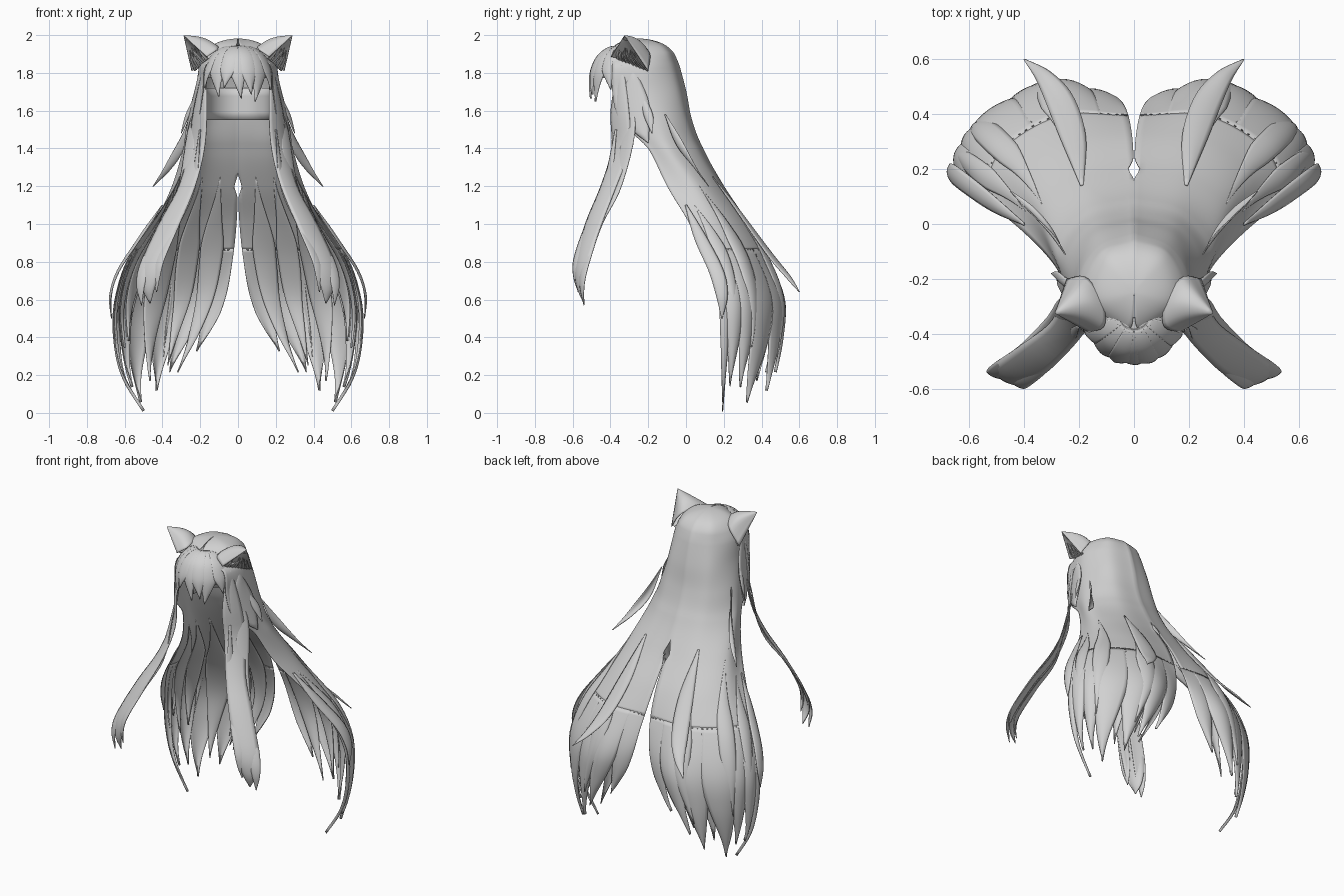
import bpy, math, random
from mathutils import Vector as V

if "Cube" in bpy.data.objects:
    bpy.data.objects.remove(bpy.data.objects["Cube"])

random.seed(4)
mat = bpy.data.materials.new("hair grey")
mat.diffuse_color = (0.64, 0.64, 0.64, 1)
mat.use_nodes = True
mat.node_tree.nodes["Principled BSDF"].inputs["Base Color"].default_value = mat.diffuse_color


def spline(pts, t):
    """Catmull-Rom through pts, t in 0..1"""
    n = len(pts) - 1
    f = min(max(t, 0), 1) * n
    i = min(int(f), n - 1)
    f -= i
    p1, p2 = pts[i], pts[i + 1]
    p0 = pts[i - 1] if i > 0 else p1 * 2 - p2
    p3 = pts[i + 2] if i + 2 <= n else p2 * 2 - p1
    return (p1 * 2 + (p2 - p0) * f + (p0 * 2 - p1 * 5 + p2 * 4 - p3) * f * f
            + (p1 * 3 - p0 - p2 * 3 + p3) * f ** 3) * 0.5


def sheet(name, f, nu, nv, mirror=True, thick=0.004):
    """Smooth grid surface from f(u, v), optionally mirrored and thickened"""
    verts = [f(i / nu, j / nv) for j in range(nv + 1) for i in range(nu + 1)]
    w = nu + 1
    faces = [(j * w + i, j * w + i + 1, (j + 1) * w + i + 1, (j + 1) * w + i)
             for j in range(nv) for i in range(nu)]
    me = bpy.data.meshes.new(name)
    me.from_pydata(verts, [], faces)
    me.materials.append(mat)
    me.polygons.foreach_set("use_smooth", [True] * len(faces))
    ob = bpy.data.objects.new(name, me)
    bpy.context.collection.objects.link(ob)
    if mirror:
        ob.modifiers.new("mirror", 'MIRROR').merge_threshold = .0015
    if thick:
        m = ob.modifiers.new("thickness", 'SOLIDIFY')
        m.thickness, m.offset = thick, 0
    bpy.context.view_layer.objects.active = ob
    ob.select_set(True)
    bpy.ops.object.shade_smooth_by_angle(angle=math.radians(60))
    ob.select_set(False)
    return ob


# Half cross-sections of the long hair: z, then x,y from centre back to front edge
LEVELS = [
    (1.98, 0, -.25, 0, -.25, 0, -.25, 0, -.25),
    (1.93, 0, -.09, .11, -.13, .15, -.28, .02, -.39),
    (1.85, 0, -.04, .13, -.09, .20, -.22, .165, -.39),
    (1.70, 0, .00, .15, -.05, .22, -.20, .185, -.39),
    (1.55, 0, .03, .16, -.01, .25, -.15, .21, -.35),
    (1.40, 0, .09, .17, .05, .285, -.08, .26, -.20),
    (1.20, 0, .20, .20, .17, .34, .06, .33, -.10),
    (1.00, .008, .33, .25, .31, .42, .19, .46, .02),
    (0.80, .03, .42, .28, .43, .52, .29, .59, .11),
    (0.60, .07, .46, .31, .50, .575, .34, .65, .17),
    (0.40, .15, .46, .36, .49, .58, .34, .655, .18),
    (0.20, .27, .42, .40, .45, .56, .31, .61, .18),
    (0.00, .36, .38, .42, .40, .50, .28, .48, .18)]
ROWS = [[V((r[k], r[k + 1], r[0])) for r in LEVELS] for k in (1, 3, 5, 7)]
ZS = [r[0] for r in LEVELS]


def hair(u, z):
    i = next((k for k in range(len(ZS) - 1) if z >= ZS[k + 1]), len(ZS) - 2)
    f = max(0, (ZS[i] - z) / (ZS[i] - ZS[i + 1]))
    if i == 0:
        f = math.sqrt(f)      # round the crown
    t = (i + f) / (len(ZS) - 1)
    p = spline([spline(r, t) for r in ROWS], u)
    p.z = z
    p.x = max(p.x, 0)
    if u == 0:                # small diamond opening on the centre line
        p.x = max(p.x, .022 - abs(z - 1.2) * .35)
    return p


def hair_normal(u, z):
    z = min(max(z, .03), 1.9)
    a = hair(min(u + .02, 1), z) - hair(max(u - .02, .001), z)
    b = hair(u, z - .02) - hair(u, z + .02)
    n = b.cross(a).normalized()
    return n if n.dot(V((.3, 1, 0)) if u < .5 else V((1, .2, 0))) > 0 else -n


SPLIT = .86


# Cap and upper part of the long hair
def upper(u, v):
    return hair(u, 1.98 - .05 * (v / .15) ** 2 if v < .15 else 1.93 - (v - .15) / .85 * (1.93 - SPLIT))


sheet("long_hair_upper", upper, 28, 60)


# Tapering locks that continue the sheet and form the ragged ends
def back_lock(name, uc, h, top, tip, off=0.0, drift=0.0, bulge=.014, spindle=False):
    def f(s, t):
        k = 2 * s - 1
        w = 1 if t < .35 else max(.004, 1 - ((t - .35) / .65) ** 1.9)
        if spindle:
            w *= max(.01, min(1, t * 3))
        z = top + (tip - top) * t
        u = min(max(uc + k * h * w + drift * t * t, 0), 1)
        ramp = min(1, t * 2) ** 2 * (3 - 2 * min(1, t * 2))
        d = off * (ramp if not spindle else min(1, t * 5)) + bulge * (1 - k * k) * ramp
        return hair(u, z) + hair_normal(u, z) * d
    sheet(name, f, 8, 26)


ENDS = [(.075, .085, .33), (.225, .10, .22), (.40, .11, .12), (.57, .11, .06),
        (.73, .10, .14), (.86, .09, .15), (.95, .05, .015)]
for i, (uc, h, tip) in enumerate(ENDS):
    back_lock(f"back_lock_{i + 1}", uc, h, SPLIT + .01, tip, .006 * (i % 2), (-.02, .03)[i % 2] * (i < 5))
for i in range(5):
    back_lock(f"inner_lock_{i + 1}", .16 + .17 * i, .08, 1.25, random.uniform(.15, .4),
              -.015, random.uniform(-.05, .05), -.008, True)
for i, (uc, top, tip) in enumerate([(.33, 1.05, .3), (.64, 1.2, .35), (.84, 1.1, .45)]):
    back_lock(f"outer_lock_{i + 1}", uc, .07, top, tip, .006, .02, .01, True)


# Free ribbons of hair: path, widths, side direction at start and end
def ribbon(name, path, widths, d0, d1, bulge=.01):
    path = [V(p) for p in path]
    d0, d1 = V(d0).normalized(), V(d1).normalized()
    wid = [V((w, 0, 0)) for w in widths]

    def f(s, t):
        k = 2 * s - 1
        d = d0.lerp(d1, t).normalized()
        tan = spline(path, t + .02) - spline(path, t - .02)
        w = max(spline(wid, t).x, .002)
        n = tan.cross(d).normalized()
        return spline(path, t) + d * (k * w / 2) + n * bulge * (1 - k * k) * min(1, w / .06)
    sheet(name, f, 6, 28)


A, B = (.5, .8, 0), (.9, .4, 0)
ribbon("front_lock", [(.175, -.345, 1.84), (.20, -.35, 1.6), (.22, -.345, 1.4), (.27, -.41, 1.2),
                      (.365, -.49, 1.0), (.455, -.55, .8), (.475, -.56, .68), (.465, -.54, .58)],
       [.03, .12, .13, .12, .14, .13, .09, .004], A, B)
ribbon("front_lock_outer", [(.20, -.31, 1.7), (.24, -.30, 1.5), (.29, -.37, 1.2), (.39, -.465, 1.0),
                            (.485, -.53, .8), (.515, -.55, .68), (.51, -.54, .57)],
       [.01, .08, .08, .07, .07, .05, .003], A, B, .006)
ribbon("front_lock_inner", [(.20, -.37, 1.5), (.24, -.42, 1.2), (.33, -.51, 1.0),
                            (.41, -.575, .82), (.43, -.585, .72), (.43, -.57, .64)],
       [.01, .05, .06, .06, .04, .003], A, B, .006)
ribbon("temple_lock", [(.195, -.28, 1.82), (.222, -.275, 1.65), (.25, -.25, 1.52), (.28, -.20, 1.43)],
       [.02, .16, .12, .004], (.2, 1, 0), (.4, .9, 0))
ribbon("temple_wisp", [(.215, -.24, 1.7), (.265, -.2, 1.58), (.30, -.18, 1.48)],
       [.01, .05, .003], (.2, 1, 0), (.4, .9, 0))
ribbon("side_wisp", [(.25, -.11, 1.58), (.30, -.03, 1.42), (.37, .05, 1.3), (.45, .12, 1.2)],
       [.005, .05, .035, .003], (.3, .8, .2), (.6, -.4, .3))
ribbon("back_wisp", [(.19, .14, 1.25), (.22, .31, 1.02), (.27, .45, .83), (.33, .54, .72), (.40, .60, .64)],
       [.01, .09, .10, .06, .003], (-1, .1, 0), (-.8, .5, 0))
ribbon("outer_wisp", [(.40, .0, 1.1), (.52, .08, .92), (.63, .16, .75), (.67, .19, .62), (.67, .19, .5)],
       [.01, .07, .08, .06, .003], (.2, 1, 0), (-.1, 1, 0))


# Fringe: a rounded front with pointed locks
FR = [V(p) for p in ((.05, 1.945, 0), (.45, 1.935, 0), (.78, 1.89, 0), (.96, 1.82, 0),
                     (1, 1.75, 0), (.96, 1.65, 0))]


def fringe_point(a, t, grow=0):
    p = spline(FR, t)
    return V(((.18 + grow) * p.x * math.sin(a), -.33 - (.175 + grow) * p.x * math.cos(a), p.y))


sheet("fringe_base", lambda u, v: fringe_point((u - .5) * 3.3, v * .74), 28, 16, False)
# centre angle, half width, length and sideways drift of each lock
FRINGE = [(-1.42, .20, 1.0, .12), (-1.12, .24, .86, -.1), (-.72, .28, .95, .12), (-.3, .26, .86, -.1),
          (-.02, .24, .97, .12), (.3, .26, .93, .1), (.68, .28, 1.0, -.14), (1.08, .26, .88, .1),
          (1.42, .20, 1.0, -.1)]
for i, (c, h, tip, drift) in enumerate(FRINGE):
    def fringe_lock(s, t, c=c, h=h, tip=tip, drift=drift, i=i):
        k = 2 * s - 1
        w = 1 if t < .62 else max(.01, 1 - ((t - .62) / .38) ** 1.2)
        a = c + k * h * w + drift * t ** 4
        return fringe_point(a, .12 + (tip - .12) * t, .001 + .008 * (1 - k * k) * t + .003 * (i % 2) * t)
    sheet(f"fringe_lock_{i + 1}", fringe_lock, 8, 18, False)

# Inner lining behind the face
sheet("scalp_lining", lambda u, v: V((.168 * math.sin((u - .5) * 3.4),
      -.2 + .175 * math.cos((u - .5) * 3.4), 1.72 - .17 * v)), 24, 4, False)

# Cat ears: curved shell narrowing to a tip, open to the front and side
BASE = [V(p) for p in ((.165, -.395, 1.885), (.108, -.37, 1.925), (.115, -.28, 1.94),
                       (.175, -.195, 1.91), (.245, -.20, 1.81))]
TIP = V((.287, -.325, 1.997))


def ear(u, v):
    p = spline(BASE, u).lerp(TIP, v * .995)
    return p + V((-.03, .04, .03)) * math.sin(math.pi * v) * math.sin(math.pi * u) * .5


sheet("ear_shell", ear, 18, 12)
sheet("ear_inner", lambda u, v: (ear(0, v * .85).lerp(ear(1, v * .85), u)
      + V((-.04, .04, .0)) * math.sin(math.pi * u) * (1 - v)), 8, 8, thick=0)

# Fluff tufts inside the ears
for i in range(9):
    start = BASE[0].lerp(BASE[4], .12 + .76 * i / 8) + V((-.012, .012, -.005))
    end = start.lerp(TIP, random.uniform(.35, .6)) + V((random.uniform(-.02, .01), -.008, 0))
    mid = start.lerp(end, .5) + V((.004, -.008, 0))
    ribbon(f"ear_tuft_{i + 1}", [start, mid, end], [.022, .016, .002], (.6, .6, -.4), (.6, .6, -.4), .003)
